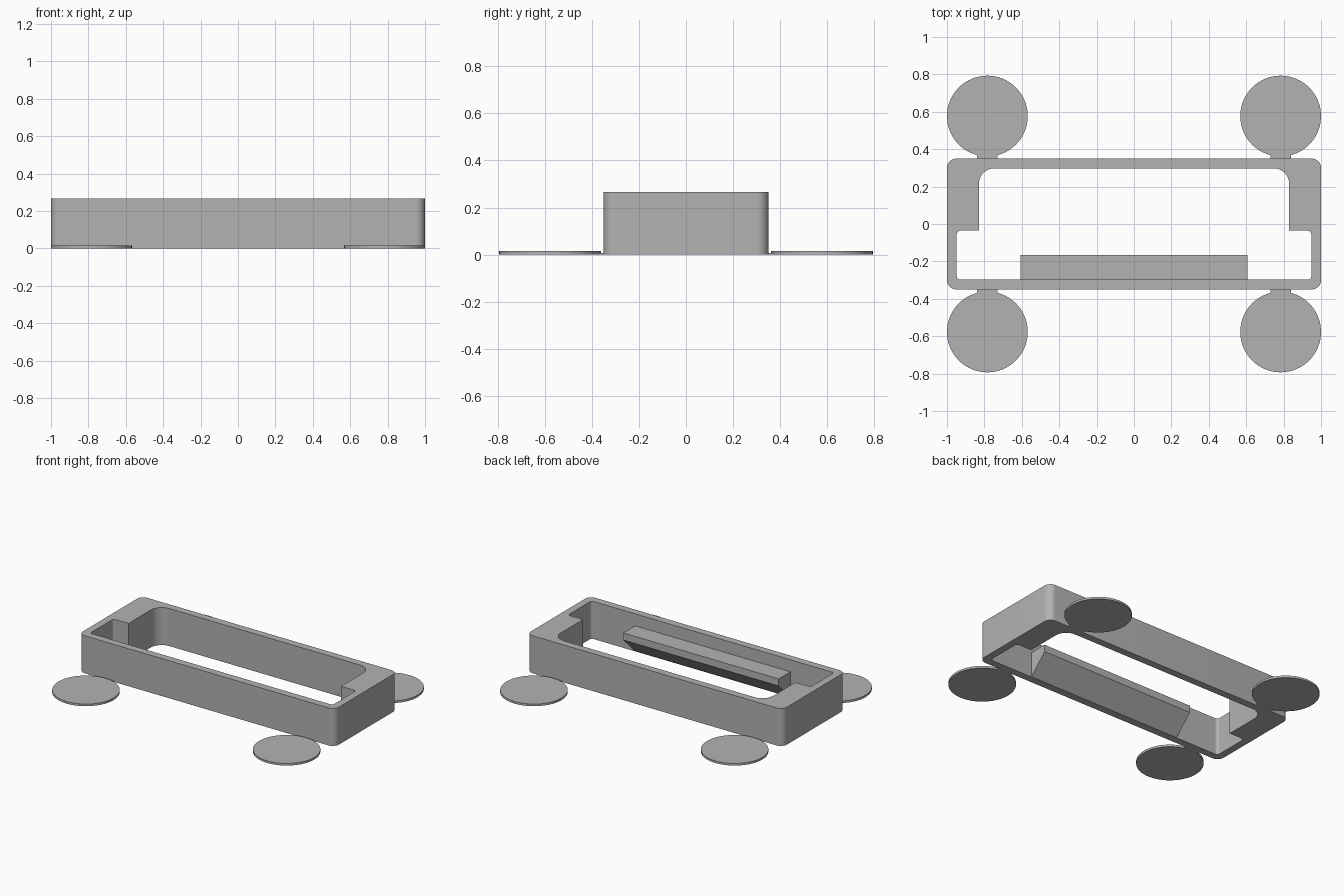
import bpy, bmesh, math
from mathutils import Vector

cube = bpy.data.objects.get("Cube")
if cube:
    bpy.data.objects.remove(cube, do_unlink=True)

GREY = (0.45, 0.45, 0.45, 1)
grey = bpy.data.materials.new("plain grey")
grey.use_nodes = True
grey.diffuse_color = GREY
grey.node_tree.nodes["Principled BSDF"].inputs["Base Color"].default_value = GREY


def finish(bm, name, smooth=False):
    bmesh.ops.recalc_face_normals(bm, faces=bm.faces[:])
    mesh = bpy.data.meshes.new(name)
    bm.to_mesh(mesh)
    bm.free()
    mesh.materials.append(grey)
    obj = bpy.data.objects.new(name, mesh)
    bpy.context.collection.objects.link(obj)
    if smooth:
        bpy.ops.object.select_all(action='DESELECT')
        obj.select_set(True)
        bpy.context.view_layer.objects.active = obj
        bpy.ops.object.shade_smooth_by_angle(angle=math.radians(30))
    return obj


def rounded(corners, steps=10):
    """Outline from (x, y, radius) corners, each right angle turned into an arc."""
    pts = []
    for i, (x, y, r) in enumerate(corners):
        p = Vector((x, y))
        if r == 0:
            pts.append(p)
            continue
        a = (Vector(corners[i - 1][:2]) - p).normalized() * r
        b = (Vector(corners[(i + 1) % len(corners)][:2]) - p).normalized() * r
        for k in range(steps + 1):
            t = math.pi / 2 * k / steps
            pts.append(p + a * (1 - math.sin(t)) + b * (1 - math.cos(t)))
    return pts


def prism(name, outlines, height, smooth=False):
    """Extrude an outline, with any further outlines as holes, up from the floor."""
    bm = bmesh.new()
    edges = []
    for outline in outlines:
        vs = [bm.verts.new((p[0], p[1], 0)) for p in outline]
        edges += [bm.edges.new((vs[i - 1], vs[i])) for i in range(len(vs))]
    bmesh.ops.triangle_fill(bm, edges=edges, use_beauty=True)
    top = bmesh.ops.extrude_face_region(bm, geom=bm.faces[:], use_keep_orig=True)
    verts = [g for g in top["geom"] if isinstance(g, bmesh.types.BMVert)]
    bmesh.ops.translate(bm, verts=verts, vec=(0, 0, height))
    return finish(bm, name, smooth)


def mirrored(half):
    return half + [(-x, y, r) for x, y, r in reversed(half)]


# Open frame: rounded outside, inside widened by a pocket at each front end
outer = rounded(mirrored([(1, -0.35, 0.05), (1, 0.35, 0.05)]))
inner = rounded(mirrored([(0.948, -0.298, 0.02), (0.948, -0.036, 0.02),
                          (0.83, -0.036, 0), (0.83, 0.298, 0.085)]))
prism("frame", [outer, inner], 0.265, smooth=True)

# Ledge inside the front wall, sloped underneath
profile = [(-0.3, 0.0), (-0.167, 0.13), (-0.167, 0.18), (-0.3, 0.18)]
bm = bmesh.new()
side = bm.faces.new([bm.verts.new((-0.607, y, z)) for y, z in profile])
ext = bmesh.ops.extrude_face_region(bm, geom=[side], use_keep_orig=True)
bmesh.ops.translate(bm, vec=(1.214, 0, 0),
                    verts=[g for g in ext["geom"] if isinstance(g, bmesh.types.BMVert)])
finish(bm, "inner_ledge")

# Round pads joined to the frame by thin tabs
for sx, side_name in ((1, "left"), (-1, "right")):
    for sy, end_name in ((-1, "front"), (1, "back")):
        cx, cy = 0.784 * sx, 0.577 * sy
        ring = [(cx + 0.216 * math.cos(math.tau * k / 64),
                 cy + 0.216 * math.sin(math.tau * k / 64)) for k in range(64)]
        prism(f"{end_name}_{side_name}_pad", [ring], 0.015, smooth=True)
        tab = [(cx + dx, y * sy) for dx, y in
               ((-0.055, 0.345), (0.055, 0.345), (0.055, 0.38), (-0.055, 0.38))]
        prism(f"{end_name}_{side_name}_tab", [tab], 0.007)
